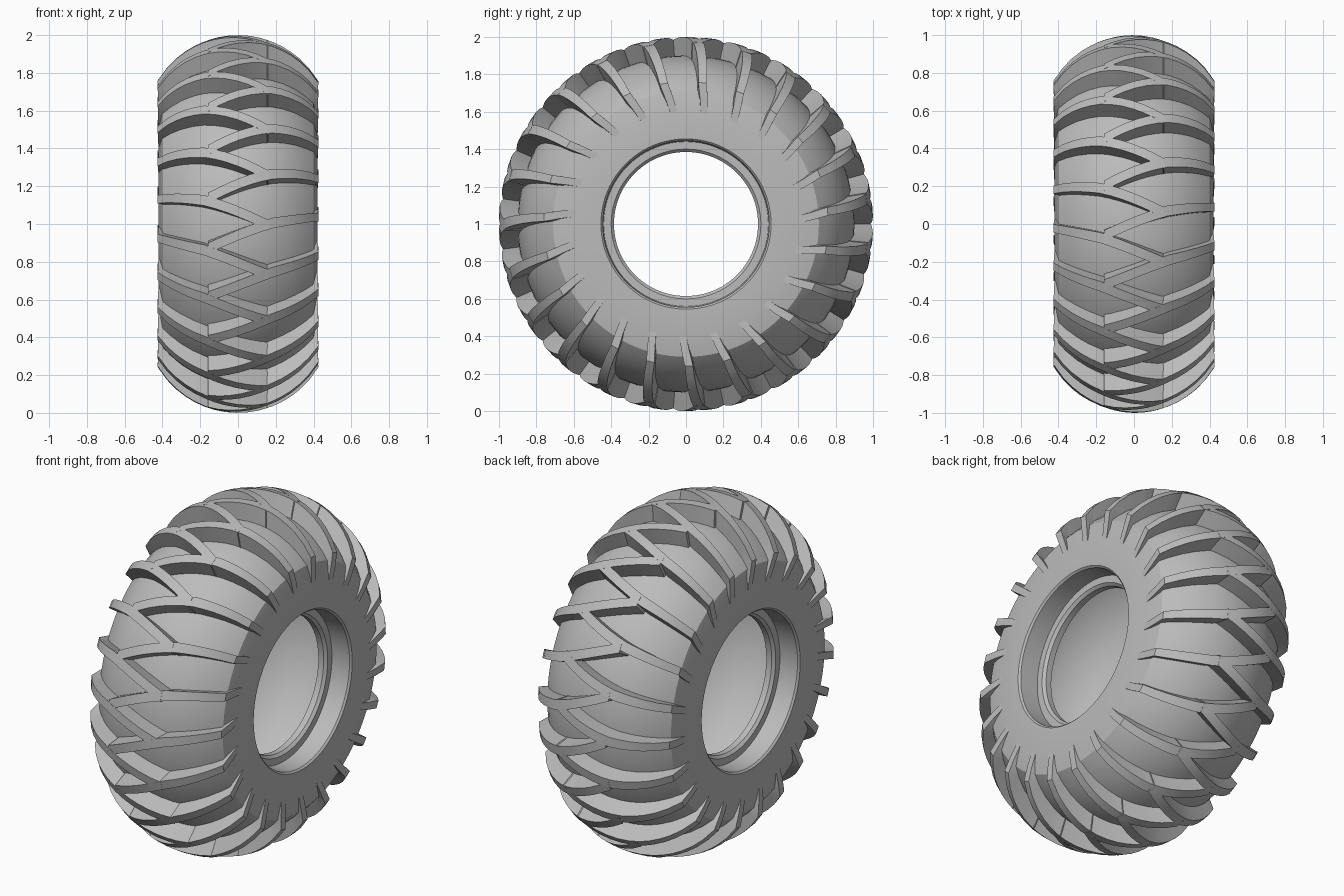
import bpy, bmesh, math

LUGS = 23                    # lugs on each side
PITCH = 360 / LUGS
WIDE = 0.425                 # half width of the tire

cube = bpy.data.objects.get("Cube")
if cube:
    bpy.data.objects.remove(cube)

rubber = bpy.data.materials.new("grey_rubber")
rubber.use_nodes = True
grey = (0.5, 0.5, 0.5, 1)
rubber.diffuse_color = grey
rubber.node_tree.nodes["Principled BSDF"].inputs["Base Color"].default_value = grey


def polar(x, r, deg):
    """Point at a radius and angle around the axle; 0 degrees is the front."""
    a = math.radians(deg)
    return (x, -r * math.cos(a), 1 + r * math.sin(a))


def arc_radius(x, top, edge_x, edge_r):
    """Radius of a crown arc that falls from top to edge_r at edge_x."""
    drop = top - edge_r
    big = (edge_x ** 2 + drop ** 2) / (2 * drop)
    return top - big + math.sqrt(big ** 2 - x ** 2)


def crown(x):
    return arc_radius(x, 0.9, 0.40, 0.71)


def tread(x):
    return arc_radius(x, 1.0, WIDE, 0.76)


def finish(bm, name, angle):
    bmesh.ops.recalc_face_normals(bm, faces=bm.faces)
    mesh = bpy.data.meshes.new(name)
    bm.to_mesh(mesh)
    bm.free()
    mesh.materials.append(rubber)
    obj = bpy.data.objects.new(name, mesh)
    bpy.context.collection.objects.link(obj)
    bpy.ops.object.select_all(action="DESELECT")
    obj.select_set(True)
    bpy.context.view_layer.objects.active = obj
    bpy.ops.object.shade_smooth_by_angle(angle=math.radians(angle))


# Carcass: hollow shell with bead lips, mirrored half profiles revolved
outside = [(0.25, 0.385), (0.285, 0.385), (0.30, 0.40), (0.30, 0.44),
           (0.41, 0.445), (0.42, 0.455), (0.42, 0.60), (0.40, 0.71)]
outside += [(x, crown(x)) for x in (0.36, 0.3, 0.24, 0.18, 0.12, 0.06)]
inside = [(0.25, 0.47), (0.36, 0.50), (0.37, 0.60), (0.36, 0.68)]
inside += [(x, arc_radius(x, 0.85, 0.36, 0.68)) for x in (0.3, 0.24, 0.18, 0.12, 0.06)]
profile = outside + [(0, 0.9)] + [(-x, r) for x, r in reversed(outside)]
profile += [(-x, r) for x, r in inside] + [(0, 0.85)] + inside[::-1]
bm = bmesh.new()
steps = 96
rings = [[bm.verts.new(polar(x, r, 360 * i / steps)) for x, r in profile]
         for i in range(steps)]
for i, ring in enumerate(rings):
    after = rings[(i + 1) % steps]
    for j in range(len(profile)):
        k = (j + 1) % len(profile)
        bm.faces.new((ring[j], ring[k], after[k], after[j]))
finish(bm, "tire_carcass", 25)


# Lug stations: outer point, buried point, sweep angle, half thickness
KINK, INNER = 0.18, -0.16
stations = []
for i in range(7):
    s = 1 - i / 6
    x = KINK + (INNER - KINK) * s
    sweep = -PITCH / 2 * (0.75 * s + 0.25 * s * s)
    stations.append(((x, tread(x)), (x, crown(x) - 0.022), sweep, 0.028))
for i in range(1, 6):
    t = i / 5
    x = KINK + (WIDE - KINK) * t
    low = x - 0.04 * t
    stations.append(((x, tread(x)), (low, crown(low) - 0.022), 2.5 * t, 0.028 - 0.006 * t))
# Side bars that sink into the sidewall
stations.append(((0.424, 0.68), (0.385, 0.66), 3.9, 0.021))
stations.append(((0.419, 0.59), (0.39, 0.59), 5.5, 0.019))


def add_lug(bm, side, phase):
    rows = []
    for outer, buried, sweep, thick in stations:
        row = []
        for (x, r), sign in ((outer, -1), (outer, 1), (buried, 1), (buried, -1)):
            spread = math.degrees(thick / outer[1])
            row.append(bm.verts.new(polar(side * x, r, phase + sweep + sign * spread)))
        rows.append(row)
    for a, b in zip(rows, rows[1:]):
        for j in range(4):
            k = (j + 1) % 4
            bm.faces.new((a[j], a[k], b[k], b[j]))
    bm.faces.new(rows[0])
    bm.faces.new(rows[-1])


# Two staggered rows of lugs, each ending on the bend of the opposite row
for name, side, start in (("left_tread_lugs", 1, -15.4),
                          ("right_tread_lugs", -1, -8.2)):
    bm = bmesh.new()
    for n in range(LUGS):
        add_lug(bm, side, start + n * PITCH)
    finish(bm, name, 25)
